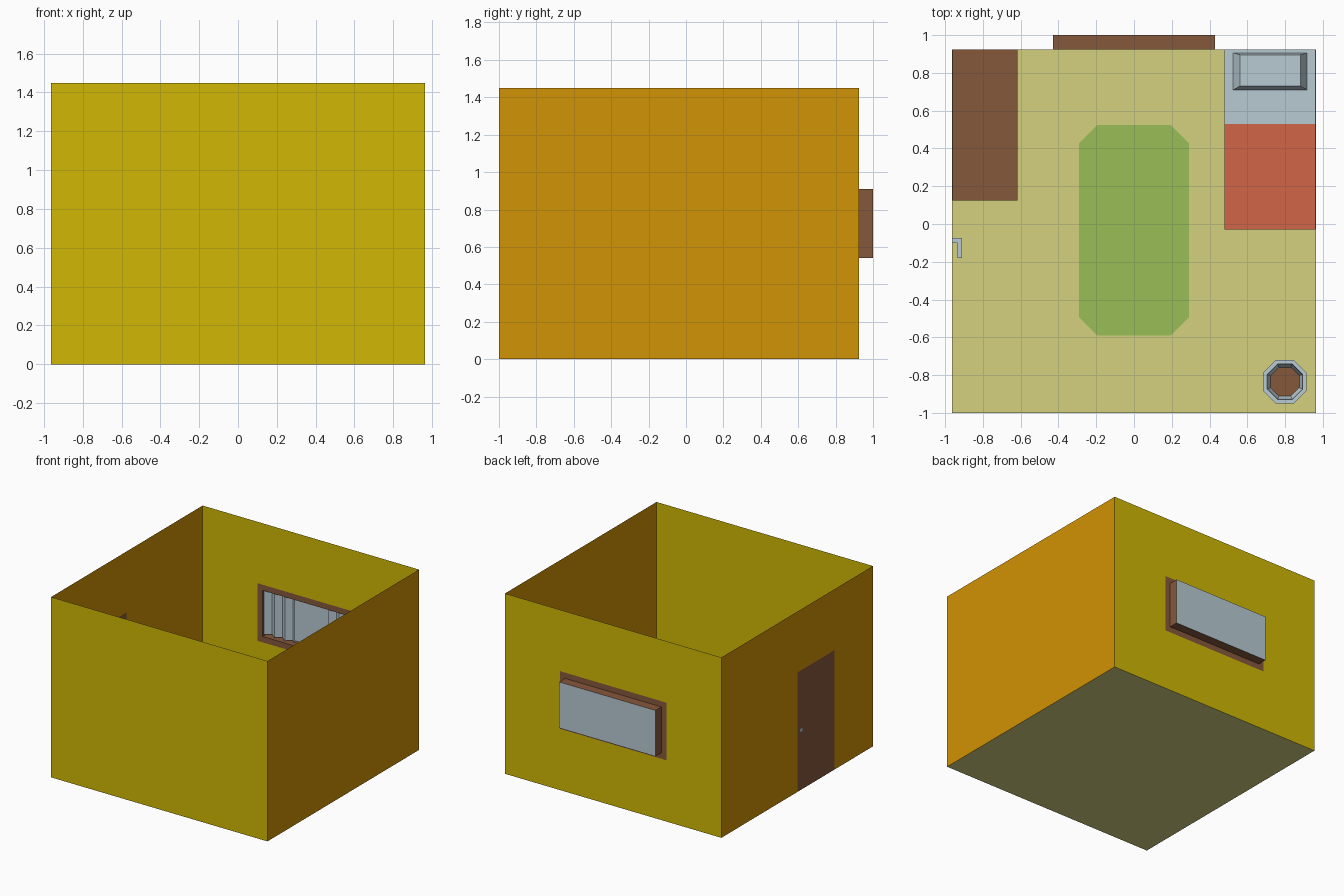
import bpy, bmesh, math
from mathutils import Vector

if "Cube" in bpy.data.objects:
    bpy.data.objects.remove(bpy.data.objects["Cube"])

X, Y0, Y1, H = 0.9625, -1.0, 0.925, 1.45   # room extents


def mat(name, r, g, b, k=1.04):
    m = bpy.data.materials.new(name)
    lin = [min(1, c * k / 255) ** 2.2 for c in (r, g, b)]
    m.diffuse_color = (*lin, 1)
    m.use_nodes = True
    m.node_tree.nodes["Principled BSDF"].inputs["Base Color"].default_value = m.diffuse_color
    return m


yellow = mat("wall_yellow", 200, 176, 12)
orange = mat("wall_orange", 200, 140, 12)
sand = mat("floor_sand", 203, 200, 122)
green = mat("rug_green", 147, 182, 84)
brown = mat("wood_brown", 127, 85, 60)
blue = mat("pale_blue", 176, 194, 202)
red = mat("blanket_red", 200, 98, 70)


def finish(name, bm, mats):
    me = bpy.data.meshes.new(name)
    bm.to_mesh(me)
    bm.free()
    for m in mats:
        me.materials.append(m)
    ob = bpy.data.objects.new(name, me)
    bpy.context.collection.objects.link(ob)
    return ob


def sheet(name, point, us, vs, mats, pick=lambda i, j: 0):
    """Grid of flat cells; pick gives a cell's colour slot, None leaves a hole."""
    bm = bmesh.new()
    grid = [[bm.verts.new(point(u, v)) for v in vs] for u in us]
    for i in range(len(us) - 1):
        for j in range(len(vs) - 1):
            slot = pick(i, j)
            if slot is not None:
                f = bm.faces.new((grid[i][j], grid[i + 1][j],
                                  grid[i + 1][j + 1], grid[i][j + 1]))
                f.material_index = slot
    return finish(name, bm, mats)


def box(name, lo, hi, m):
    bm = bmesh.new()
    bmesh.ops.create_cube(bm, size=1)
    for v in bm.verts:
        v.co = Vector([lo[k] if v.co[k] < 0 else hi[k] for k in range(3)])
    return finish(name, bm, [m])


# Room shell: thin walls and floor, open at the top
sheet("floor", lambda u, v: (u, v, 0), [-X, X], [Y0, Y1], [sand])
sheet("front_wall", lambda u, v: (u, Y0, v), [-X, X], [0, H], [yellow])
sheet("right_wall", lambda u, v: (X, u, v), [Y0, Y1], [0, H], [orange])

# Left wall with the door as an inset face
sheet("left_wall_with_door", lambda u, v: (-X, -u, v),
      [-Y1, 0.04, 0.515, -Y0], [0, 0.96, H], [orange, brown],
      lambda i, j: 1 if (i, j) == (1, 0) else 0)


# Back wall with window trim around an opening
def back_pick(i, j):
    if (i, j) == (2, 2):
        return None
    return 1 if i in (1, 2, 3) and j in (1, 2, 3) else 0


sheet("back_wall_with_trim", lambda u, v: (-u, Y1, v),
      [-X, -0.473, -0.428, 0.428, 0.473, X],
      [0, 0.493, 0.54, 0.91, 0.956, H], [yellow, brown], back_pick)

# Window bay: wooden sides, pane at the outer end, open to the room
bay = box("window_bay", (-0.428, Y1, 0.54), (0.428, 1.0, 0.91), brown)
bay.data.materials.append(blue)
bm = bmesh.new()
bm.from_mesh(bay.data)
bm.normal_update()
for f in list(bm.faces):
    if f.normal.y > 0.5:
        f.material_index = 1
    elif f.normal.y < -0.5:
        bm.faces.remove(f)
bm.to_mesh(bay.data)
bm.free()

# Folded curtains on both sides of the window
for side, label in ((-1, "left"), (1, "right")):
    sheet(label + "_curtain",
          lambda u, v: (side * (0.425 - 0.046 * u), 0.94 + 0.035 * (u % 2), v),
          range(7), [0.55, 0.905], [blue])

# Door handle: stub and lever
box("handle_stub", (-X - 0.002, -0.1, 0.47), (-0.934, -0.073, 0.495), blue)
box("handle_lever", (-0.934, -0.18, 0.47), (-0.91, -0.073, 0.495), blue)

# Rug with cut corners
bm = bmesh.new()
c, rx, ry0, ry1 = 0.095, 0.29, -0.59, 0.525
outline = [(-rx + c, ry0), (rx - c, ry0), (rx, ry0 + c), (rx, ry1 - c),
           (rx - c, ry1), (-rx + c, ry1), (-rx, ry1 - c), (-rx, ry0 + c)]
face = bm.faces.new([bm.verts.new((x, y, 0.006)) for x, y in outline])
bmesh.ops.extrude_face_region(bm, geom=[face])
for v in face.verts:
    v.co.z = 0.002
bmesh.ops.recalc_face_normals(bm, faces=bm.faces[:])
finish("rug", bm, [green])

# Low table against the back left corner
G = 0.002
box("table_top", (-X + G, 0.125, 0.245), (-0.617, Y1 - G, 0.285), brown)
for i, x in enumerate((-0.925, -0.65)):
    for j, y in enumerate((0.165, 0.887)):
        box(f"table_leg_{i}{j}", (x - 0.017, y - 0.017, 0.001),
            (x + 0.017, y + 0.017, 0.245), brown)

# Wall bed: blanket half, sheet half and pillow
box("blanket", (0.48, -0.03, 0.1), (X - G, 0.53, 0.2), red)
box("mattress", (0.48, 0.53, 0.1), (X - G, Y1 - G, 0.2), blue)
pillow = box("pillow", (0.525, 0.71, 0.2), (0.915, 0.906, 0.255), blue)
for v in pillow.data.vertices:
    if v.co.z > 0.23:
        v.co.x += 0.035 if v.co.x < 0.72 else -0.033
        v.co.y += 0.02 if v.co.y < 0.8 else -0.01

# Eight-sided pot with a rim, filled with a brown surface
bm = bmesh.new()
profile = [(0.085, 0.001), (0.1, 0.17), (0.115, 0.17), (0.115, 0.21),
           (0.094, 0.21), (0.09, 0.17), (0.076, 0.13)]
rings = []
for r, z in profile:
    R = r / math.cos(math.pi / 8)
    rings.append([bm.verts.new((0.799 + R * math.cos((k + 0.5) * math.pi / 4),
                                -0.835 + R * math.sin((k + 0.5) * math.pi / 4), z))
                  for k in range(8)])
for a, b in zip(rings, rings[1:]):
    for k in range(8):
        n = (k + 1) % 8
        bm.faces.new((a[k], a[n], b[n], b[k]))
bm.faces.new(rings[0][::-1])
bm.faces.new(rings[-1]).material_index = 1
finish("pot", bm, [blue, brown])
